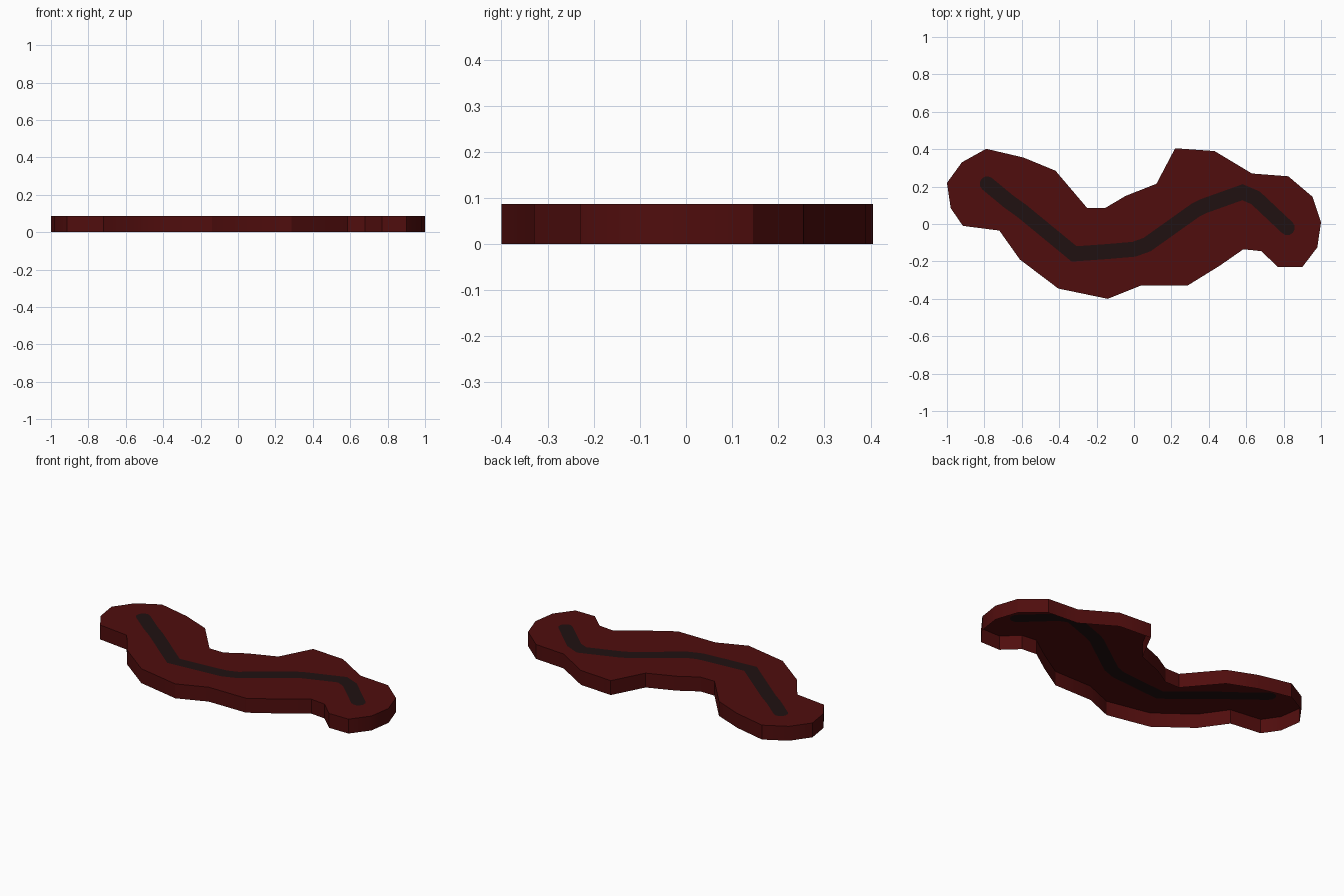
import bpy, bmesh, math
from mathutils import Vector
from mathutils.geometry import delaunay_2d_cdt

if "Cube" in bpy.data.objects:
    bpy.data.objects.remove(bpy.data.objects["Cube"], do_unlink=True)

HEIGHT = 0.087
STRIPE_HALF_WIDTH = 0.04


def material(name, color):
    mat = bpy.data.materials.new(name)
    mat.use_nodes = True
    mat.diffuse_color = color
    mat.node_tree.nodes["Principled BSDF"].inputs["Base Color"].default_value = color
    return mat


def stroke(path, r, steps=6):
    """Counter-clockwise outline of a round-ended stroke along a path."""
    path = [Vector(p) for p in path]

    def one_side(pts):
        # right-hand mitred offsets, then the cap around the last point
        dirs = [(b - a).normalized() for a, b in zip(pts, pts[1:])]
        out = []
        for p, d0, d1 in zip(pts[1:-1], dirs, dirs[1:]):
            n0, n1 = Vector((d0.y, -d0.x)), Vector((d1.y, -d1.x))
            out.append(p + (n0 + n1) * r / (1 + n0.dot(n1)))
        start = math.atan2(-dirs[-1].x, dirs[-1].y)
        for i in range(steps + 1):
            a = start + math.pi * i / steps
            out.append(pts[-1] + Vector((math.cos(a), math.sin(a))) * r)
        return out

    return one_side(path) + one_side(path[::-1])


# Irregular outer edge, clockwise from the right tip
outline = [(-1, .22), (-.92, .33), (-.79, .402), (-.59, .355), (-.42, .285),
           (-.25, .085), (-.155, .085), (-.045, .15), (.12, .215), (.22, .405),
           (.43, .39), (.63, .27), (.825, .255), (.955, .145), (1, .01),
           (.98, -.125), (.9, -.23), (.77, -.23), (.68, -.145), (.585, -.135),
           (.455, -.225), (.285, -.33), (.035, -.33), (-.14, -.4), (-.405, -.345),
           (-.61, -.19), (-.72, -.035), (-.915, -.01), (-.98, .085)]
outline = [Vector(p) for p in reversed(outline)]

# Winding stripe along the middle
stripe = stroke([(-.785, .215), (-.67, .12), (-.6, .07), (-.32, -.16), (-.14, -.147),
                 (0, -.135), (.07, -.11), (.33, .075), (.37, .095), (.58, .17),
                 (.65, .14), (.82, -.02)], STRIPE_HALF_WIDTH)

# Top sheet with the stripe cut into it
n = len(outline)
rings = [list(range(n)), list(range(n, n + len(stripe)))]
verts, _, faces, _, _, sources = delaunay_2d_cdt(outline + stripe, [], rings, 1, 1e-5)

bm = bmesh.new()
bverts = [bm.verts.new((v.x, v.y, HEIGHT)) for v in verts]
for f, src in zip(faces, sources):
    face = bm.faces.new([bverts[i] for i in f])
    face.material_index = 1 if 1 in src else 0

# Side walls hang from the rim; the underside is open
rim = [e for e in bm.edges if e.is_boundary]
wall = bmesh.ops.extrude_edge_only(bm, edges=rim)["geom"]
for g in wall:
    if isinstance(g, bmesh.types.BMVert):
        g.co.z = 0
    elif isinstance(g, bmesh.types.BMFace):
        g.material_index = 0
bmesh.ops.recalc_face_normals(bm, faces=bm.faces[:])

mesh = bpy.data.meshes.new("winding_slab")
bm.to_mesh(mesh)
bm.free()
mesh.materials.append(material("dark red", (0.08, 0.004, 0.004, 1)))
mesh.materials.append(material("blackish brown", (0.0145, 0.0055, 0.0055, 1)))
slab = bpy.data.objects.new("winding_slab", mesh)
bpy.context.collection.objects.link(slab)

bpy.ops.object.select_all(action="DESELECT")
slab.select_set(True)
bpy.context.view_layer.objects.active = slab
bpy.ops.object.shade_smooth_by_angle(angle=math.radians(30))
